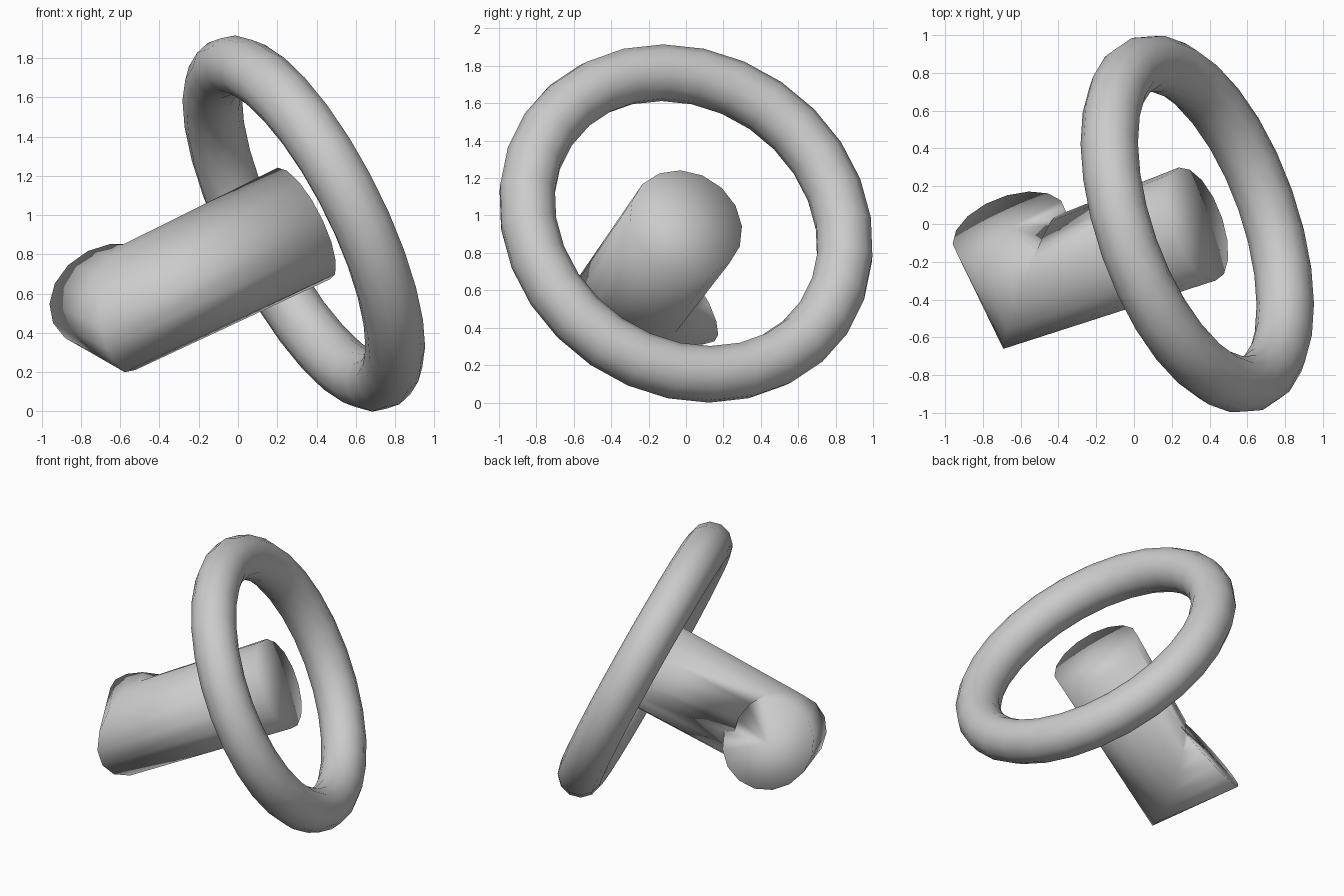
import bpy, bmesh, math
from mathutils import Vector

if "Cube" in bpy.data.objects:
    bpy.data.objects.remove(bpy.data.objects["Cube"])

HUB = Vector((0.335, 0, 0.957))
AXIS = Vector((0.853, 0.30, 0.428)).normalized()

# ring, tilted square to the pipe axis
bpy.ops.mesh.primitive_torus_add(major_radius=0.892, minor_radius=0.152,
                                 major_segments=28, minor_segments=12, location=HUB)
ring = bpy.context.object
ring.name = "ring"
ring.rotation_mode = 'QUATERNION'
ring.rotation_quaternion = AXIS.to_track_quat('Z', 'Y')
bpy.ops.object.shade_smooth()

# bent pipe: start disc, mitred elbow and end disc, lofted
ELBOW = Vector((-0.555, -0.31, 0.53))
END = Vector((-0.66, -0.02, 0.59))
END_DIR = Vector((-0.30, 0.79, 0.53)).normalized()
LEG = Vector((-0.45, 0.84, 0.30)).normalized()
mitre = (AXIS + LEG).normalized()
side = AXIS.cross(LEG).normalized()
SIDES = 16


def section(bm, centre, e1, e2, r1, r2):
    angles = [2 * math.pi * i / SIDES for i in range(SIDES)]
    return [bm.verts.new(centre + e1 * r1 * math.cos(a) + e2 * r2 * math.sin(a)) for a in angles]


def disc(bm, centre, normal, r):
    e1 = (mitre - normal * mitre.dot(normal)).normalized()
    e2 = side - normal * side.dot(normal)
    e2 = (e2 - e1 * e2.dot(e1)).normalized()
    loop = section(bm, centre, e1, e2, r, r)
    hub = bm.verts.new(centre)
    for i in range(SIDES):
        bm.faces.new((hub, loop[i], loop[(i + 1) % SIDES]))
    return loop


bm = bmesh.new()
loops = [disc(bm, HUB, AXIS, 0.315),
         section(bm, ELBOW, mitre, side, 0.40, 0.305),
         disc(bm, END, END_DIR, 0.315)]
for a, b in zip(loops, loops[1:]):
    for i in range(SIDES):
        j = (i + 1) % SIDES
        bm.faces.new((a[i], a[j], b[j], b[i]))
bmesh.ops.recalc_face_normals(bm, faces=bm.faces)
for f in bm.faces:
    f.smooth = True
mesh = bpy.data.meshes.new("bent_pipe")
bm.to_mesh(mesh)
bm.free()
bpy.context.collection.objects.link(bpy.data.objects.new("bent_pipe", mesh))
